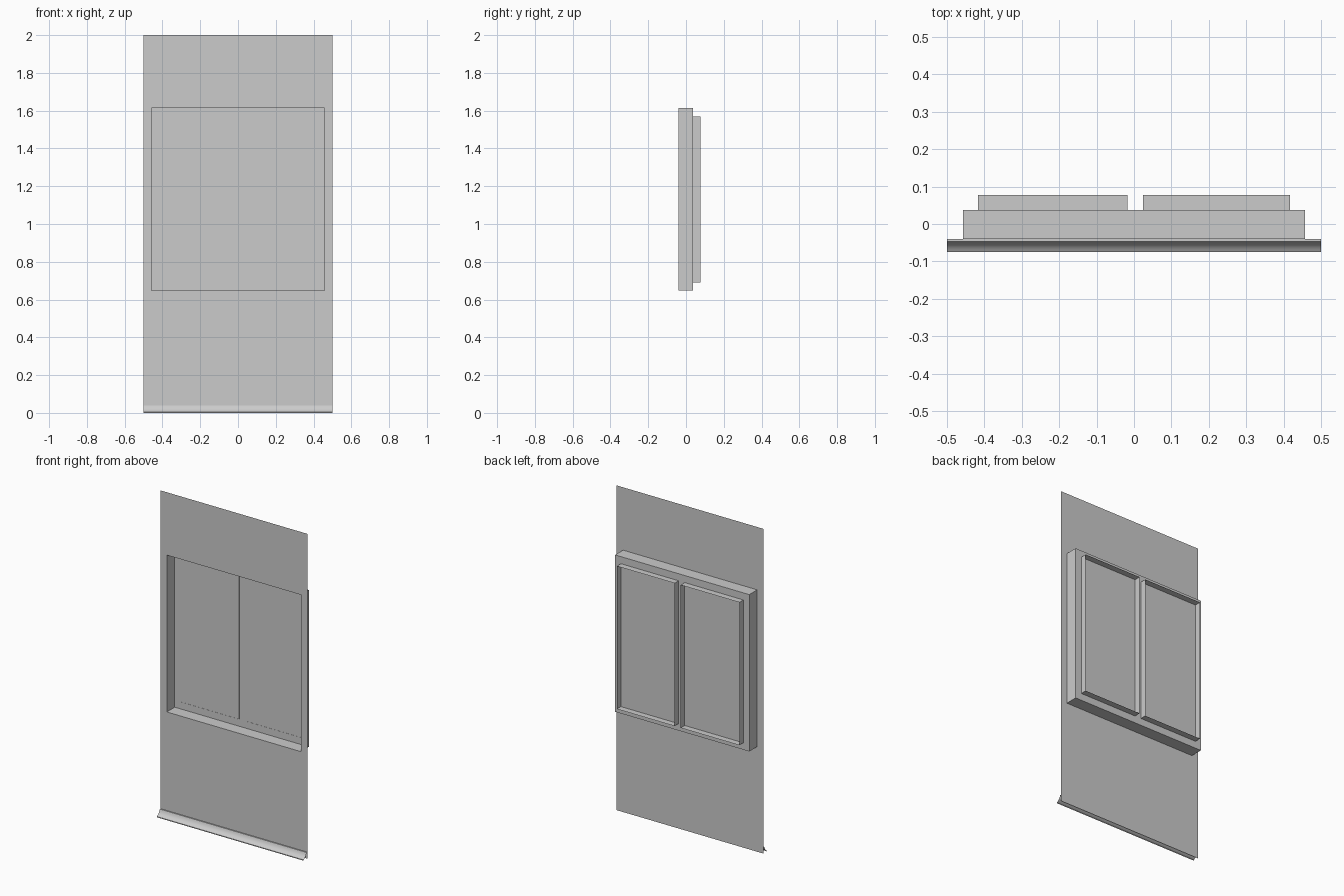
import bpy

if "Cube" in bpy.data.objects:
    bpy.data.objects.remove(bpy.data.objects["Cube"])

WALL_Y, BACK_Y, RIM_Y = -0.04, 0.037, 0.077
OPENING = (-0.457, 0.457, 0.647, 1.613)   # x0, x1, z0, z1
INNER = (-0.417, 0.417, 0.69, 1.57)


def make(name, verts, faces):
    mesh = bpy.data.meshes.new(name)
    mesh.from_pydata(verts, [], faces)
    mesh.update()
    obj = bpy.data.objects.new(name, mesh)
    bpy.context.collection.objects.link(obj)
    return obj


def loop(rect, y):
    x0, x1, z0, z1 = rect
    return [(x0, y, z0), (x1, y, z0), (x1, y, z1), (x0, y, z1)]


def bridge(name, *loops):
    """Join successive rectangular loops with quads."""
    verts = [v for l in loops for v in l]
    faces = [(4 * k + i, 4 * k + (i + 1) % 4, 4 * k + 4 + (i + 1) % 4, 4 * k + 4 + i)
             for k in range(len(loops) - 1) for i in range(4)]
    return make(name, verts, faces)


# thin wall sheet with a window opening
bridge("wall", loop((-0.5, 0.5, 0, 2), WALL_Y), loop(OPENING, WALL_Y))

# window box: reveal sides and the flat border at its back
bridge("window_box", loop(OPENING, WALL_Y), loop(OPENING, BACK_Y), loop(INNER, BACK_Y))

# single pane just behind the border
make("window_pane", loop((-0.444, 0.444, 0.663, 1.597), BACK_Y + 0.001), [(0, 1, 2, 3)])

# two thin raised rims on the back
for side, x0, x1 in (("left", -0.417, -0.018), ("right", 0.024, 0.417)):
    rect = (x0, x1, 0.69, 1.57)
    bridge("sash_rim_" + side, loop(rect, BACK_Y), loop(rect, RIM_Y))

# open-ended coved skirting strip along the floor
profile = [(-0.04, 0.04), (-0.047, 0.04), (-0.050, 0.030), (-0.055, 0.021),
           (-0.061, 0.014), (-0.068, 0.009), (-0.075, 0.005), (-0.075, 0)]
verts = [(x, y, z) for y, z in profile for x in (-0.5, 0.5)]
faces = [(2 * i, 2 * i + 2, 2 * i + 3, 2 * i + 1) for i in range(len(profile) - 1)]
skirting = make("skirting", verts, faces)
bpy.context.view_layer.objects.active = skirting
skirting.select_set(True)
bpy.ops.object.shade_smooth_by_angle(angle=0.6)
